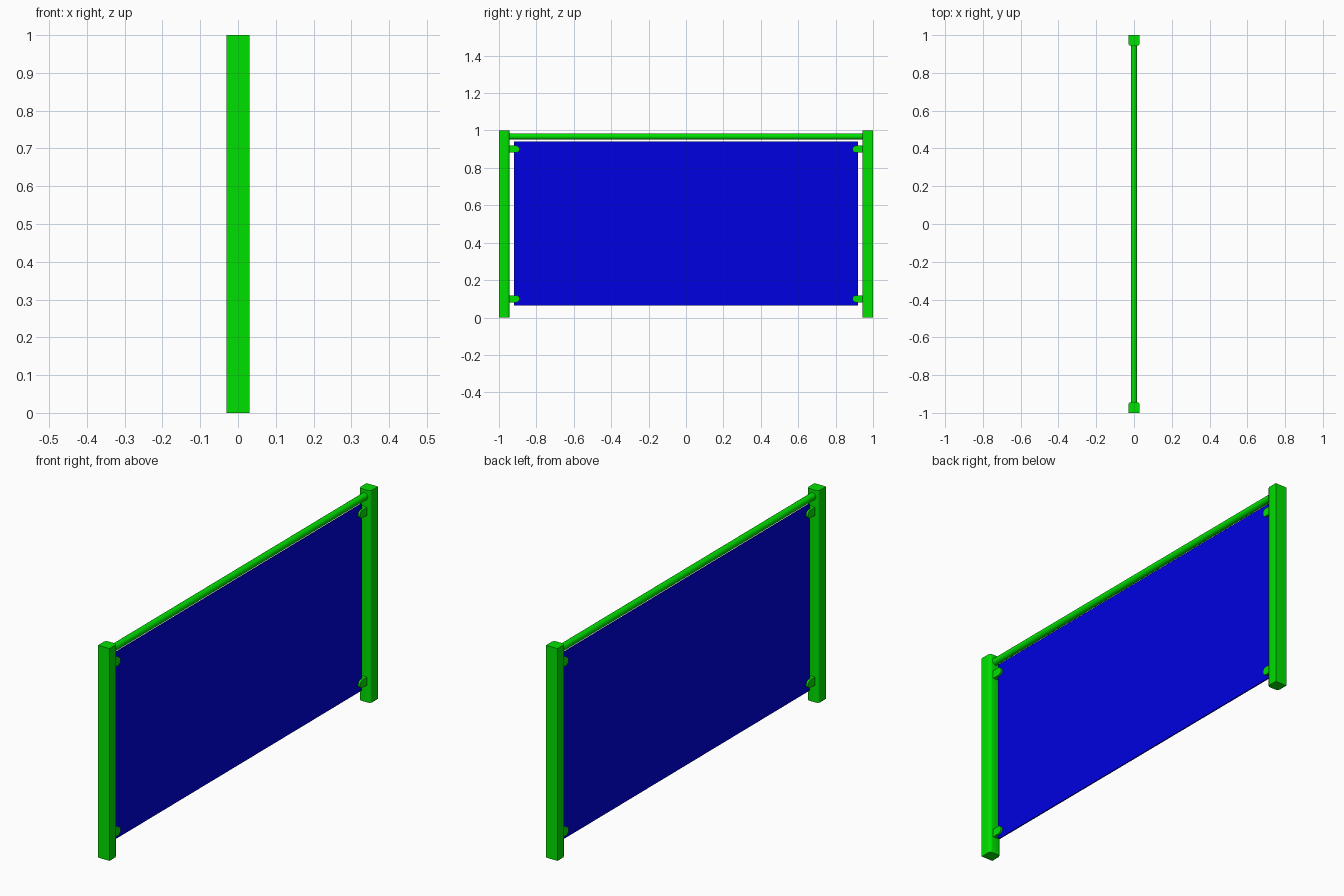
import bpy, bmesh, math

if "Cube" in bpy.data.objects:
    bpy.data.objects.remove(bpy.data.objects["Cube"])


def material(name, color):
    m = bpy.data.materials.new(name)
    m.diffuse_color = color
    m.use_nodes = True
    m.node_tree.nodes["Principled BSDF"].inputs["Base Color"].default_value = m.diffuse_color
    return m


GREEN = material("green_paint", (0.0, 0.75, 0.0, 1))
BLUE = material("blue_panel", (0.0, 0.0, 0.75, 1))


def prism(name, profile, offset, mat):
    """Extrude a closed 3D profile along offset."""
    bm = bmesh.new()
    face = bm.faces.new([bm.verts.new(p) for p in profile])
    ext = bmesh.ops.extrude_face_region(bm, geom=[face])
    verts = [g for g in ext["geom"] if isinstance(g, bmesh.types.BMVert)]
    bmesh.ops.translate(bm, verts=verts, vec=offset)
    bmesh.ops.recalc_face_normals(bm, faces=bm.faces)
    mesh = bpy.data.meshes.new(name)
    bm.to_mesh(mesh)
    bm.free()
    mesh.materials.append(mat)
    ob = bpy.data.objects.new(name, mesh)
    bpy.context.collection.objects.link(ob)
    bpy.ops.object.select_all(action='DESELECT')
    ob.select_set(True)
    bpy.context.view_layer.objects.active = ob
    bpy.ops.object.shade_smooth_by_angle(angle=math.radians(35))
    return ob


def arc(cx, cy, r, a0, a1, n):
    angles = [math.radians(a0 + (a1 - a0) * i / n) for i in range(n + 1)]
    return [(cx + r * math.cos(a), cy + r * math.sin(a)) for a in angles]


# Posts: square outer corners, rounded inner corners
W, INNER, R = 0.03, 0.943, 0.014
section = ([(W, 1.0), (-W, 1.0)]
           + arc(-W + R, INNER + R, R, 180, 270, 4)
           + arc(W - R, INNER + R, R, 270, 360, 4))

# Clips: tabs with a half-round end gripping the panel
CR, CT = 0.019, 0.012
tab = [(0.946, -CR), (0.946, CR)] + arc(0.89 + CR, 0, CR, 90, 270, 8)

for side, s in (("left", -1), ("right", 1)):
    prism(f"{side}_post", [(x, s * y, 0) for x, y in section], (0, 0, 1), GREEN)
    for level, z in (("lower", 0.1), ("upper", 0.9)):
        prism(f"{side}_{level}_clip", [(-CT, s * y, z + h) for y, h in tab],
              (2 * CT, 0, 0), GREEN)

# Round top rail between the posts
prism("top_rail", [(x, -0.945, z) for x, z in arc(0, 0.968, 0.0165, 0, 345, 23)],
      (0, 1.89, 0), GREEN)

# Thin infill panel
prism("panel", [(-0.003, y, z) for y, z in
                ((-0.92, 0.063), (0.92, 0.063), (0.92, 0.942), (-0.92, 0.942))],
      (0.006, 0, 0), BLUE)
